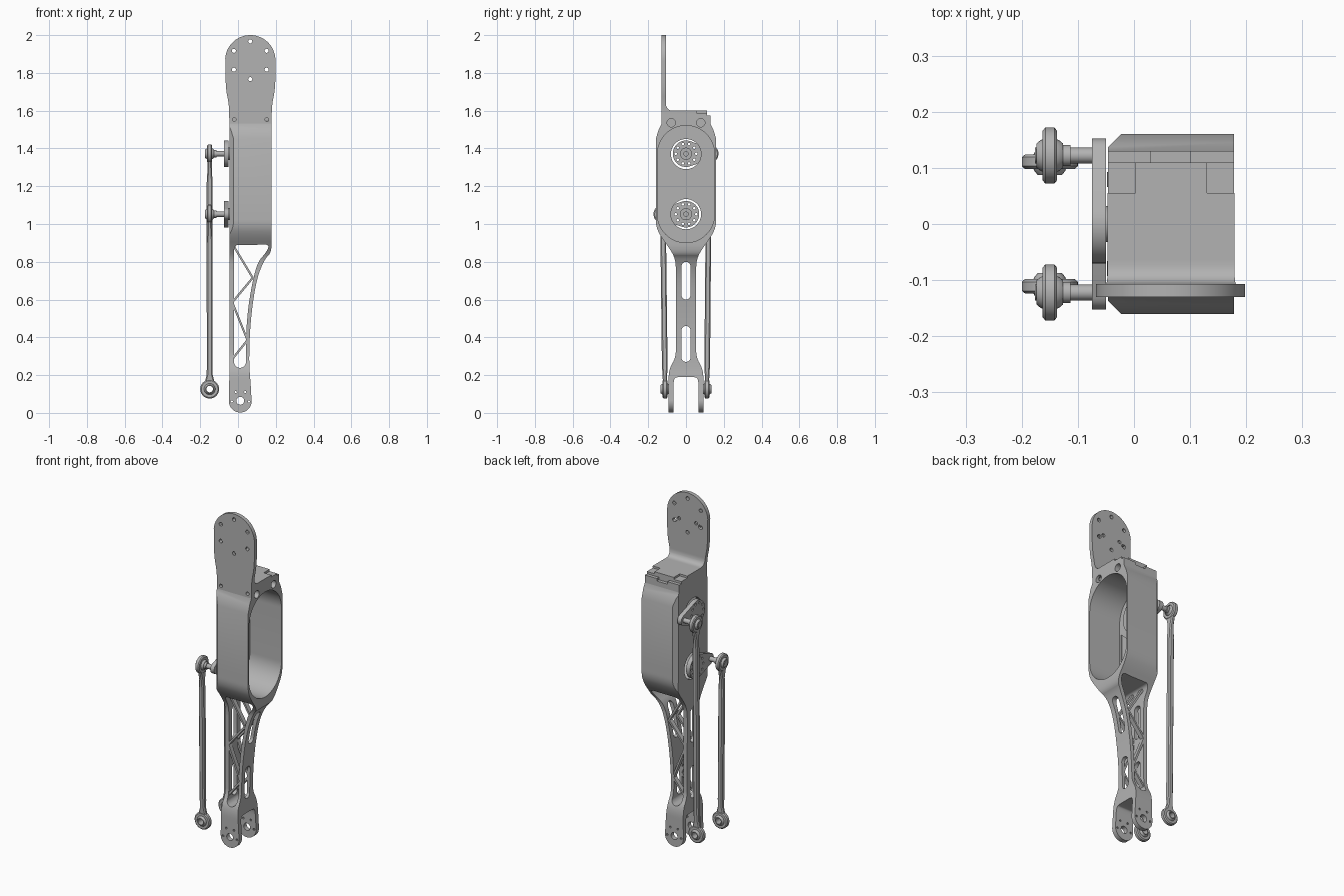
import bpy, bmesh, math
from mathutils import Matrix, Vector

if "Cube" in bpy.data.objects:
    bpy.data.objects.remove(bpy.data.objects["Cube"])

GREY = bpy.data.materials.new("machined_grey")
GREY.use_nodes = True
GREY.diffuse_color = (0.45, 0.45, 0.45, 1)
GREY.node_tree.nodes["Principled BSDF"].inputs["Base Color"].default_value = (0.45, 0.45, 0.45, 1)


def make(name, bm):
    bmesh.ops.recalc_face_normals(bm, faces=bm.faces)
    mesh = bpy.data.meshes.new(name)
    bm.to_mesh(mesh)
    bm.free()
    mesh.materials.append(GREY)
    ob = bpy.data.objects.new(name, mesh)
    bpy.context.collection.objects.link(ob)
    return ob


def place(axis, u, v, w):
    """Profile coordinates u, v plus distance w along the axis."""
    return {"x": (w, u, v), "y": (u, w, v), "z": (u, v, w)}[axis]


def prism(name, pts, axis, lo, hi):
    bm = bmesh.new()
    face = bm.faces.new([bm.verts.new(place(axis, u, v, lo)) for u, v in pts])
    new = bmesh.ops.extrude_face_region(bm, geom=[face])["geom"]
    move = Vector(place(axis, 0, 0, hi - lo))
    bmesh.ops.translate(bm, vec=move, verts=[g for g in new if isinstance(g, bmesh.types.BMVert)])
    return make(name, bm)


def lathe(name, profile, axis, center, n=40):
    """Closed ring: profile of (radius, offset along axis)."""
    bm = bmesh.new()
    loops = []
    for i in range(n):
        a = math.tau * i / n
        loops.append([bm.verts.new(Vector(place(axis, r * math.cos(a), r * math.sin(a), w)) + Vector(center))
                      for r, w in profile])
    for i in range(n):
        a, b = loops[i], loops[(i + 1) % n]
        for j in range(len(profile)):
            k = (j + 1) % len(profile)
            bm.faces.new((a[j], a[k], b[k], b[j]))
    return make(name, bm)


def arc(cu, cv, r, start, end, n=24):
    return [(cu + r * math.cos(math.radians(start + (end - start) * i / n)),
             cv + r * math.sin(math.radians(start + (end - start) * i / n))) for i in range(n + 1)]


def circle(cu, cv, r, n=24):
    return arc(cu, cv, r, 0, 360, n)[:-1]


def slot(cu, lo, hi, r, n=12):
    return arc(cu, hi - r, r, 0, 180, n) + arc(cu, lo + r, r, 180, 360, n)


def smooth(pts, rounds=3):
    """Corner-cutting that keeps both end points."""
    for _ in range(rounds):
        out = [pts[0]]
        for (a, b), (c, d) in zip(pts, pts[1:]):
            out += [(a * .75 + c * .25, b * .75 + d * .25), (a * .25 + c * .75, b * .25 + d * .75)]
        pts = out + [pts[-1]]
    return pts


def boolean(ob, cutter, op="DIFFERENCE"):
    mod = ob.modifiers.new("cut", "BOOLEAN")
    mod.operation, mod.object, mod.solver = op, cutter, "EXACT"
    bpy.context.view_layer.objects.active = ob
    bpy.ops.object.modifier_apply(modifier=mod.name)
    bpy.data.objects.remove(cutter)


def cut(ob, pts, axis, lo, hi):
    boolean(ob, prism("cutter", pts, axis, lo, hi))


def rect(a, b, c, d):
    return [(a, c), (b, c), (b, d), (a, d)]


# Link body: front outline crossed with side outline
right_edge = smooth([(.072, .062), (.066, .17), (.058, .26), (.063, .44), (.08, .6), (.105, .73),
                     (.145, .82), (.178, .85), (.178, .95)])
plate_edge = smooth([(.178, 1.53), (.179, 1.63), (.198, 1.72), (.198, 1.867)])
front = arc(.012, .062, .06, 180, 360)[:-1] + right_edge + plate_edge
front += arc(.065, 1.867, .133, 0, 180, 40)[1:-1]
front += [(.13 - u + .002, v) for u, v in reversed(plate_edge)] + [(-.045, .26)]
body = prism("link_body", front, "y", -.3, .3)

flank = smooth([(.16, 1.06), (.16, .99), (.135, .935), (.09, .875), (.058, .82), (.053, .76)])
foot = smooth([(.053, .36), (.055, .29), (.092, .23), (.093, .12)])
fork = smooth([(.066, .1), (.066, .185), (.04, .19), (0, .19)])
half = flank + foot + [(.093, -.1), (.066, -.1)] + fork
side = [(-.13, 2.1), (-.107, 2.1)] + smooth([(-.107, 1.69), (-.107, 1.6), (-.03, 1.6)])
side += [(.11, 1.6), (.11, 1.575), (.13, 1.575), (.13, 1.53), (.145, 1.5), (.16, 1.45)] + half
side += [(-u, v) for u, v in reversed(half[:-1])] + [(-.16, 1.45), (-.145, 1.5), (-.13, 1.53)]
boolean(body, prism("side_profile", side, "x", -.3, .3), "INTERSECT")

# Motor bay, chamfered corners and bay floor details
cut(body, arc(0, 1.37, .151, 0, 180, 40) + arc(0, 1.052, .151, 180, 360, 40), "x", -.028, .3)
for s in (-1, 1):
    cut(body, [(-.06, s * .123), (-.06, s * .2), (.017, s * .2)], "z", .85, 1.515)
    cut(body, [(s * .142, 1.30), (s * .142, 1.12), (s * .045, 1.21)], "x", -.035, .1)
    cut(body, circle(s * .078, 1.536, .022), "x", .08, .3)
    cut(body, circle(.0665 + s * .0865, 1.553, .01, 12), "y", -.2, -.06)
for z in (1.052, 1.37):
    cut(body, circle(0, z, .08, 40), "x", -.1, 0)
    for i in range(4):
        a = math.radians(30 + 90 * i)
        cut(body, circle(.1 * math.cos(a), z + .1 * math.sin(a), .009, 12), "x", -.036, 0)
    lathe("motor_seat_ring", [(.08, -.028), (.116, -.028), (.116, -.022), (.08, -.022)], "x", (0, 0, z))

# Top shelf recesses
for lo, hi in ((-.1, .003), (.13, .3)):
    cut(body, rect(lo, hi, .055, .3), "z", 1.588, 1.7)
cut(body, rect(.03, .10, .11, .3), "z", 1.56, 1.7)

# Bolt holes in the upper plate
for i in range(6):
    a = math.radians(30 + 60 * i)
    cut(body, circle(.065 + .1 * math.cos(a), 1.867 + .1 * math.sin(a), .011, 12), "y", -.2, .1)
for s in (-1, 1):
    for u, v in ((.055, 1.835), (.08, 1.82)):
        cut(body, circle(.065 + s * u, v, .01, 12), "y", -.118, 0)

# Truss opening and lightening slots in the lower leg
inner = smooth([(.1, .89), (.168, .893), (.15, .85), (.105, .8), (.078, .7), (.055, .57), (.042, .42), (.042, .28)])
bottom = arc(.0105, .27, .0315, 0, -180, 14)
cut(body, inner + bottom + smooth([(-.022, .3), (-.022, .8), (-.022, .89), (.03, .89)]), "y", -.3, .3)
for lo, hi in ((.6, .8), (.27, .46)):
    cut(body, slot(0, lo, hi, .024), "x", -.3, .3)

# Fork eye and its bolt holes
cut(body, circle(.012, .064, .021), "y", -.3, .3)
for u, v in ((-.012, .11), (.038, .11), (-.033, .06), (.058, .06)):
    cut(body, circle(u, v, .006, 8), "y", -.3, .3)

# Diagonal truss braces on both faces of the leg
nodes = [(-.03, .895), (.078, .715), (-.03, .585), (.05, .385), (-.03, .285)]
for p, q in zip(nodes, nodes[1:]):
    p, q = Vector(p), Vector(q)
    side_step = (q - p).orthogonal().normalized() * .0055
    outline = [p + side_step, q + side_step, q - side_step, p - side_step]
    for s in (-1, 1):
        prism("truss_brace", outline, "y", *sorted((s * .025, s * .051)))


# Cranks and push rods
def eye(name, axis, center, hole, half_width):
    w, r = half_width, .05
    lathe(name + "_eye", [(.03, -w), (r - .006, -w), (r, -w + .005), (r, w - .005), (r - .006, w), (.03, w)],
          axis, center)
    ball = [(hole, -.024)] + [(.032 * math.cos(t), .032 * math.sin(t))
                              for t in (math.radians(a) for a in range(-48, 49, 16))] + [(hole, .024)]
    lathe(name + "_ball", ball, axis, center, 28)


def rod_shaft(name, y_low, y_top, z_low, z_top):
    """Loft of chamfered sections, turning a flat lower end into a flat upper end."""
    stations = [(z_low + .035, .026, .011), (z_low + .075, .016, .012), (z_low + .12, .015, .015),
                (z_top - .16, .016, .015), (z_top - .09, .012, .015), (z_top - .035, .011, .028)]
    bm = bmesh.new()
    rings = []
    for z, a, b in stations:
        y = y_low + (y_top - y_low) * (z - z_low) / (z_top - z_low)
        c = .006
        pts = [(a, b - c), (a - c, b), (c - a, b), (-a, b - c), (-a, c - b), (c - a, -b), (a - c, -b), (a, c - b)]
        rings.append([bm.verts.new((-.15 + u, y + v, z)) for u, v in pts])
    for a, b in zip(rings, rings[1:]):
        for i in range(8):
            bm.faces.new((a[i], a[(i + 1) % 8], b[(i + 1) % 8], b[i]))
    bm.faces.new(rings[0])
    bm.faces.new(rings[-1])
    make(name + "_shaft", bm)


for name, s, z in (("rear_rod", 1, 1.372), ("front_rod", -1, 1.052)):
    y = s * .122
    # Crank: round hub tapering to the pin end
    spread = math.degrees(math.acos((.07 - .03) / .122))
    outline = arc(0, z, .07, spread, 360 - spread, 40) + arc(.122, z, .03, -spread, spread, 16)
    crank = prism(name + "_crank", [(s * u, v) for u, v in outline], "x", -.075, -.05)
    for i in range(10):
        a = math.tau * i / 10
        cut(crank, circle(.054 * math.cos(a), z + .054 * math.sin(a), .007, 10), "x", -.1, 0)
    lathe(name + "_crank_boss", [(.012, -.05), (.032, -.05), (.032, -.04), (.012, -.04)], "x", (0, 0, z))
    # Pin through the upper joint
    prism(name + "_pin", circle(y, z, .014), "x", -.176, -.07)
    prism(name + "_pin_collar", circle(y, z, .019), "x", -.128, -.113)
    eye(name + "_upper", "x", (-.15, y, z), .012, .013)
    eye(name + "_lower", "y", (-.15, s * .111, .126), .017, .013)
    rod_shaft(name, s * .111, y, .126, z)

bpy.ops.object.select_all(action="DESELECT")
for ob in bpy.context.scene.objects:
    if ob.type == "MESH":
        ob.select_set(True)
        bpy.context.view_layer.objects.active = ob
bpy.ops.object.shade_smooth_by_angle(angle=math.radians(30))
